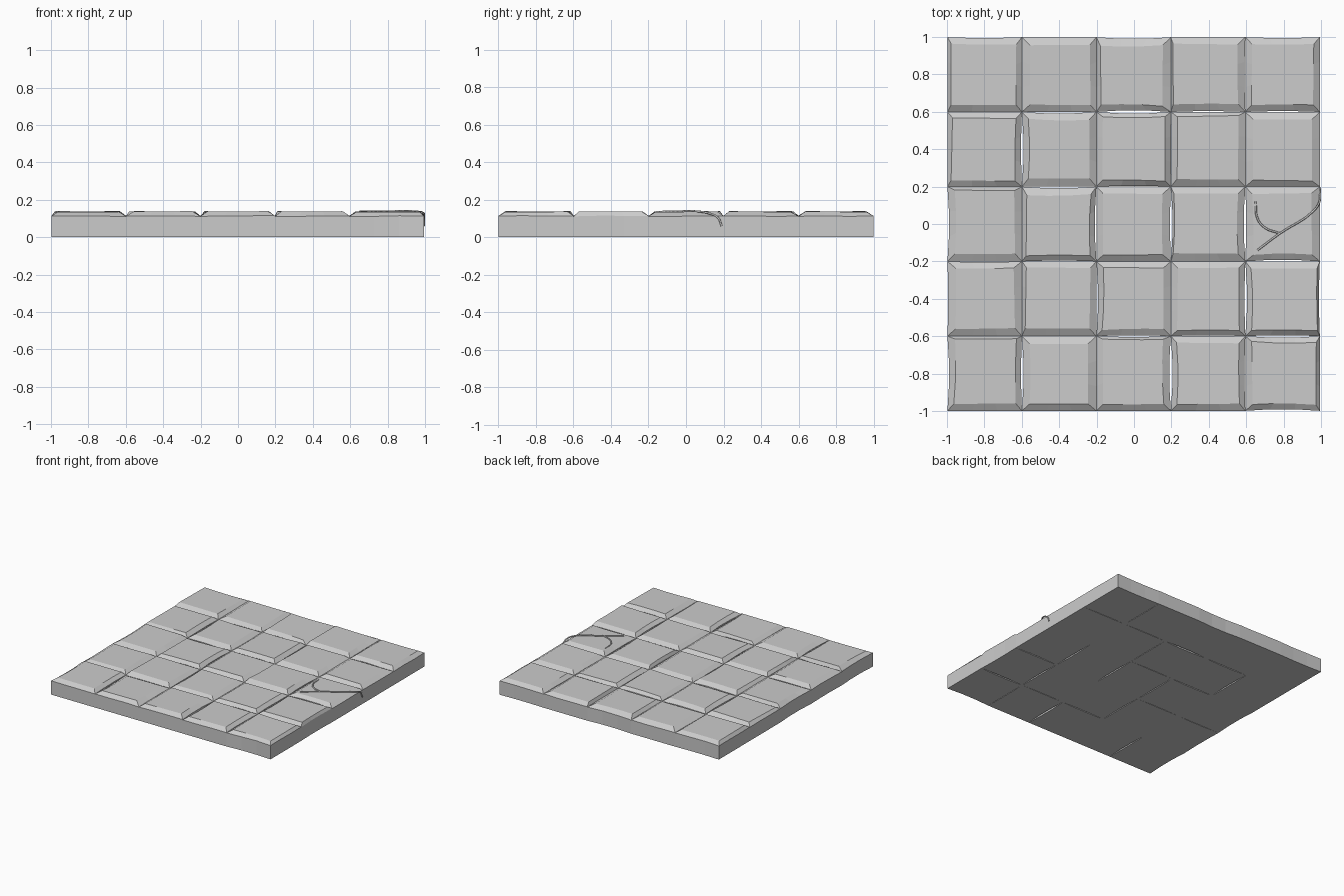
import bpy, bmesh, random
from mathutils import Vector

if "Cube" in bpy.data.objects:
    bpy.data.objects.remove(bpy.data.objects["Cube"])

random.seed(4)
PX, PY = 0.3982, 0.3995
RIM, TOP = 0.113, 0.136
SIDES = "BRTL"
NORMALS = [Vector((0, -1)), Vector((1, 0)), Vector((0, 1)), Vector((-1, 0))]

# Side of each tile that carries a slim chamfer (rows from front to back)
ROWS = ["T.T.R", ".L..R", "TL.L.", "L.TT.", "L.LL."]


def jit(a):
    return random.uniform(-a, a)


def paving_tile(name, cx, cy, slim):
    """Slab with slightly worn sides and a chamfered, faintly tilted top."""
    bm = bmesh.new()
    hx, hy = PX / 2, PY / 2
    dents = [random.choice((0, 0, 0.004, 0.008)) for _ in range(4)]
    inset = [(0.018 if SIDES[i] == slim else 0.037) + jit(0.006) for i in range(4)]
    tilt = Vector((jit(0.012), jit(0.012)))

    outer, inner = [], []
    b, r, t, l = inset
    corners = [(-1, -1), (1, -1), (1, 1), (-1, 1)]
    top_corner = [(-hx + l, -hy + b), (hx - r, -hy + b), (hx - r, hy - t), (-hx + l, hy - t)]
    top_corner = [Vector(p) + Vector((jit(0.004), jit(0.004))) for p in top_corner]
    for i in range(4):
        a = Vector((corners[i][0] * hx, corners[i][1] * hy))
        k = (i + 1) % 4
        c = Vector((corners[k][0] * hx, corners[k][1] * hy))
        outer.append(a)
        inner.append(top_corner[i])
        for f in (0.33, 0.67):
            outer.append(a.lerp(c, f) - NORMALS[i] * dents[i])
            inner.append(top_corner[i].lerp(top_corner[k], f) - NORMALS[i] * dents[i] * 0.7)

    rings = [
        [bm.verts.new((p.x, p.y, 0)) for p in outer],
        [bm.verts.new((p.x, p.y, RIM + jit(0.002))) for p in outer],
        [bm.verts.new((p.x, p.y, TOP + tilt.dot(p))) for p in inner],
    ]
    n = len(outer)
    for lo, hi in zip(rings, rings[1:]):
        for i in range(n):
            j = (i + 1) % n
            bm.faces.new((lo[i], lo[j], hi[j], hi[i]))
    bm.faces.new(rings[0][::-1])
    bm.faces.new(rings[-1])
    bmesh.ops.recalc_face_normals(bm, faces=bm.faces)
    me = bpy.data.meshes.new(name)
    bm.to_mesh(me)
    bm.free()
    ob = bpy.data.objects.new(name, me)
    ob.location = (cx, cy, 0)
    bpy.context.collection.objects.link(ob)


for row, line in enumerate(ROWS):
    for col, slim in enumerate(line):
        paving_tile(f"paving_tile_{row}_{col}", -0.002 + (col - 2) * PX, (row - 2) * PY, slim)


def twig(name, points, radius):
    """Thin round stem following a short path."""
    cu = bpy.data.curves.new(name, 'CURVE')
    cu.dimensions = '3D'
    cu.bevel_depth = radius
    cu.bevel_resolution = 1
    cu.use_fill_caps = True
    cu.resolution_u = 4
    sp = cu.splines.new('BEZIER')
    sp.bezier_points.add(len(points) - 1)
    for bp, p in zip(sp.bezier_points, points):
        bp.co = p
        bp.handle_left_type = bp.handle_right_type = 'AUTO'
    bpy.context.collection.objects.link(bpy.data.objects.new(name, cu))


# Creeper on the right-hand tile, drooping over the edge
twig("creeper_stem", [(0.66, -0.14, 0.136), (0.78, -0.05, 0.138), (0.96, 0.07, 0.137),
                      (0.992, 0.12, 0.128), (0.995, 0.17, 0.105), (0.995, 0.19, 0.06)], 0.0055)
twig("creeper_branch", [(0.65, 0.12, 0.136), (0.66, 0.03, 0.137), (0.70, -0.02, 0.138),
                        (0.78, -0.05, 0.138)], 0.0055)
